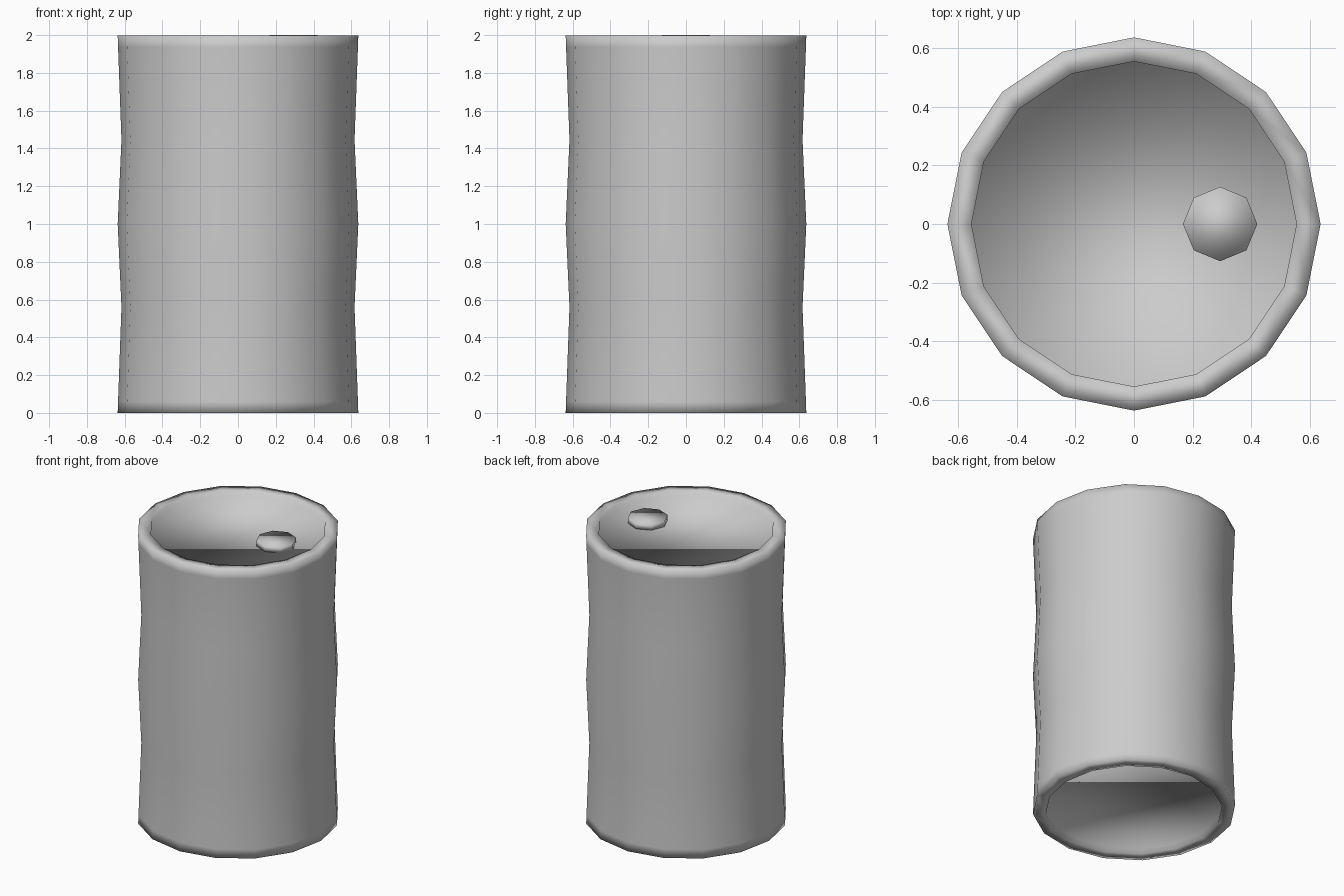
import bpy, bmesh, math

if "Cube" in bpy.data.objects:
    bpy.data.objects.remove(bpy.data.objects["Cube"])

SIDES = 16


def lathe(name, profile, sides, center=(0, 0)):
    """Closed solid of revolution: ring stack with flat n-gon ends, smooth shaded."""
    bm = bmesh.new()
    rings = []
    for r, z in profile:
        rings.append([bm.verts.new((center[0] + r * math.cos(2 * math.pi * i / sides),
                                    center[1] + r * math.sin(2 * math.pi * i / sides), z))
                      for i in range(sides)])
    for a, b in zip(rings, rings[1:]):
        for i in range(sides):
            j = (i + 1) % sides
            bm.faces.new((a[i], a[j], b[j], b[i]))
    bm.faces.new(rings[0][::-1])
    bm.faces.new(rings[-1])
    bm.normal_update()
    for f in bm.faces:
        f.smooth = True
    mesh = bpy.data.meshes.new(name)
    bm.to_mesh(mesh)
    bm.free()
    obj = bpy.data.objects.new(name, mesh)
    bpy.context.collection.objects.link(obj)
    return obj


# Drum body: recessed base, rim, two shallow waists, rim, recessed lid
TOP = 1.997
lathe("drum_body", [
    (0.555, 0.035), (0.555, 0.0), (0.637, 0.0), (0.635, 0.06),
    (0.617, 0.56), (0.637, 1.0), (0.617, 1.445),
    (0.635, 1.937), (0.637, TOP), (0.555, TOP), (0.555, TOP - 0.035),
], SIDES)

# Filler cap on the lid
lathe("filler_cap", [(0.127, TOP - 0.037), (0.127, 2.0)], 8, (0.294, 0))
